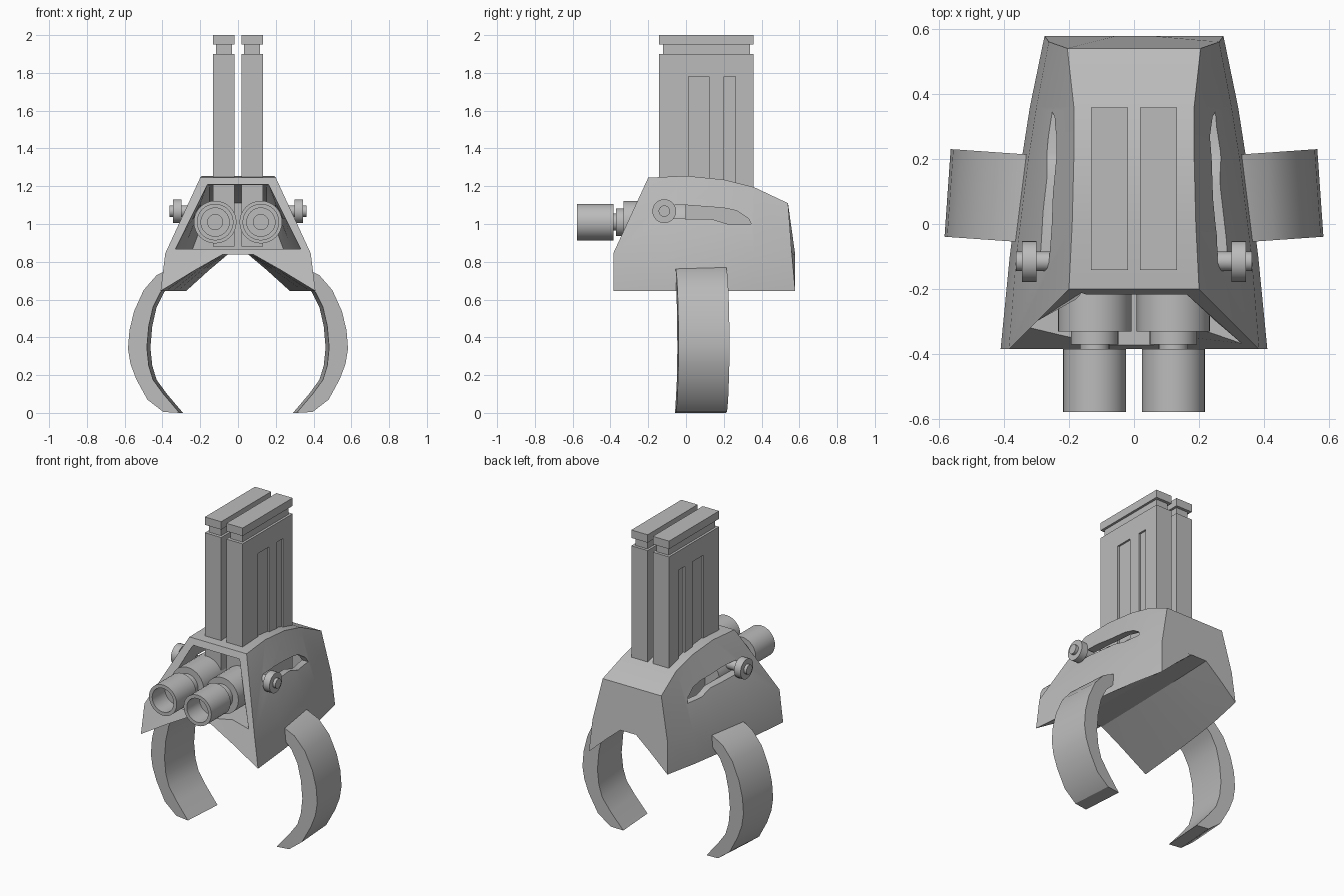
import bpy, bmesh
from math import radians, sin, cos, pi
from mathutils import Matrix, Vector

if "Cube" in bpy.data.objects:
    bpy.data.objects.remove(bpy.data.objects["Cube"])

GREY = (0.5, 0.5, 0.5, 1)
metal = bpy.data.materials.new("plain grey")
metal.use_nodes = True
metal.diffuse_color = GREY
metal.node_tree.nodes["Principled BSDF"].inputs["Base Color"].default_value = GREY


def make(name, bm):
    bmesh.ops.remove_doubles(bm, verts=bm.verts, dist=1e-5)
    bmesh.ops.recalc_face_normals(bm, faces=bm.faces)
    mesh = bpy.data.meshes.new(name)
    bm.to_mesh(mesh)
    bm.free()
    obj = bpy.data.objects.new(name, mesh)
    bpy.context.collection.objects.link(obj)
    mesh.materials.append(metal)
    return obj


def select(obj):
    bpy.ops.object.select_all(action='DESELECT')
    obj.select_set(True)
    bpy.context.view_layer.objects.active = obj


def smooth(obj, angle=30):
    select(obj)
    bpy.ops.object.shade_smooth_by_angle(angle=radians(angle))


def cut(obj, cutters):
    select(obj)
    for c in cutters:
        mod = obj.modifiers.new("cut", 'BOOLEAN')
        mod.operation = 'DIFFERENCE'
        mod.solver = 'EXACT'
        mod.object = c
        bpy.ops.object.modifier_apply(modifier=mod.name)
        bpy.data.objects.remove(c)


def loft(name, rings):
    """Closed skin through rings of equal point count."""
    bm = bmesh.new()
    rows = [[bm.verts.new(p) for p in ring] for ring in rings]
    n = len(rows[0])
    for a, b in zip(rows, rows[1:]):
        for i in range(n):
            j = (i + 1) % n
            bm.faces.new((a[i], a[j], b[j], b[i]))
    bm.faces.new(rows[0])
    bm.faces.new(rows[-1])
    return make(name, bm)


def add_box(bm, lo, hi):
    lo, hi = Vector(lo), Vector(hi)
    m = Matrix.Translation((lo + hi) / 2) @ Matrix.Diagonal((*(hi - lo), 1))
    bmesh.ops.create_cube(bm, size=1, matrix=m)


def box(name, lo, hi):
    bm = bmesh.new()
    add_box(bm, lo, hi)
    return make(name, bm)


def lathe(name, profile, centre, axis, steps=32):
    """Spin (radius, distance) pairs about the x or y axis."""
    bm = bmesh.new()
    cx, cy, cz = centre
    rows = []
    for r, d in profile:
        row = []
        for k in range(steps):
            u, w = r * cos(2 * pi * k / steps), r * sin(2 * pi * k / steps)
            p = (cx + u, cy + d, cz + w) if axis == 'y' else (cx + d, cy + u, cz + w)
            row.append(bm.verts.new(p))
        rows.append(row)
    for a, b in zip(rows, rows[1:]):
        for i in range(steps):
            j = (i + 1) % steps
            bm.faces.new((a[i], a[j], b[j], b[i]))
    bm.faces.new(rows[0])
    bm.faces.new(rows[-1])
    obj = make(name, bm)
    smooth(obj)
    return obj


def mirrored(half):
    return half + [(-x, y, z) for x, y, z in reversed(half)]


# Housing: tapering hull with an arched underside
stations = [  # top x, y, z; ridge x, y; bottom x, y
    (.20, -.20, 1.245, .385, -.385, .410, -.385),
    (.19, .00, 1.255, .362, -.10, .382, -.10),
    (.185, .20, 1.235, .325, .20, .345, .20),
    (.185, .36, 1.195, .300, .36, .320, .36),
    (.205, .54, 1.110, .262, .56, .275, .578),
]
rings = []
for tx, ty, tz, rx, ry, bx, by in stations:
    rings.append(mirrored([(tx, ty, tz), (rx, ry, .845), (bx, by, .645),
                           (bx * .55, by, .757), (bx * .2, by, .838)]))
housing = loft("housing", rings)

# Hollow inside, open at the sloping front
cavity = loft("cavity_cutter", [mirrored([(tx, y, tz), (bx, y, .868)]) for y, tx, tz, bx in
                                ((-.5, .165, 1.21, .335), (-.3, .165, 1.21, .33),
                                 (.2, .15, 1.20, .285), (.45, .15, 1.11, .24))])

# Guide slots through both side walls
slot_shape = [(-.12, 1.03), (-.12, 1.1), (.0, 1.1), (.2, 1.085), (.27, 1.07), (.33, 1.03),
              (.345, 1.0), (.22, 1.0), (.14, 1.025)]
slot = loft("slot_cutter", [[(x, y, z) for y, z in slot_shape] for x in (-.6, .6)])
cut(housing, [cavity, slot])
smooth(housing, 25)

# Curved claw cross-section, from the hull round to the tip
claw_outer = [(.34, .77), (.42, .73), (.49, .65), (.54, .54), (.565, .44), (.573, .34),
              (.56, .26), (.53, .18), (.47, .07), (.385, .005), (.30, .0)]
claw_inner = [(.385, .10), (.44, .175), (.463, .25), (.473, .345), (.463, .46),
              (.44, .56), (.40, .64), (.34, .70)]

barrel_profile = [(.113, .0), (.113, -.33), (.073, -.33), (.073, -.37), (.045, -.37),
                  (.045, -.385), (.097, -.385), (.097, -.578), (.075, -.578),
                  (.075, -.45), (.04, -.45), (.04, -.40)]
knob_profile = [(.03, .22), (.03, .30), (.063, .30), (.063, .345), (.03, .345), (.03, .363)]

for side, s in (("left", 1), ("right", -1)):
    # Claw, turned slightly inward toward the back
    turn = Matrix.Translation((.565, .095, 0)) @ Matrix.Rotation(radians(4), 4, 'Z')
    claw = loft(side + "_claw", [[turn @ Vector((x - .565, y, z)) for x, z in claw_outer + claw_inner]
                                 for y in (-.135, .135)])
    claw.data.transform(Matrix.Diagonal((s, 1, 1, 1)))
    if s < 0:
        claw.data.flip_normals()
    smooth(claw)

    # Magazine with two long grooves on its outer face
    def span(x0, x1):
        return sorted((s * x0, s * x1))
    a, b = span(.018, .132)
    body = box(side + "_magazine", (a, -.142, .88), (b, .358, 1.9))
    c, d = span(.12, .2)
    cut(body, [box("groove_cutter", (c, y0, 1.12), (d, y1, 1.78))
               for y0, y1 in ((.012, .122), (.2, .262))])
    bm = bmesh.new()
    add_box(bm, (a + .015, -.122, 1.9), (b - .015, .34, 1.95))
    make(side + "_magazine_neck", bm)
    box(side + "_magazine_cap", (a, -.142, 1.95), (b, .358, 2.0))

    # Barrel and side knob
    lathe(side + "_barrel", barrel_profile, (s * .121, 0, 1.01), 'y')
    lathe(side + "_knob", [(r, s * x) for r, x in knob_profile], (0, -.115, 1.068), 'x', 24)
